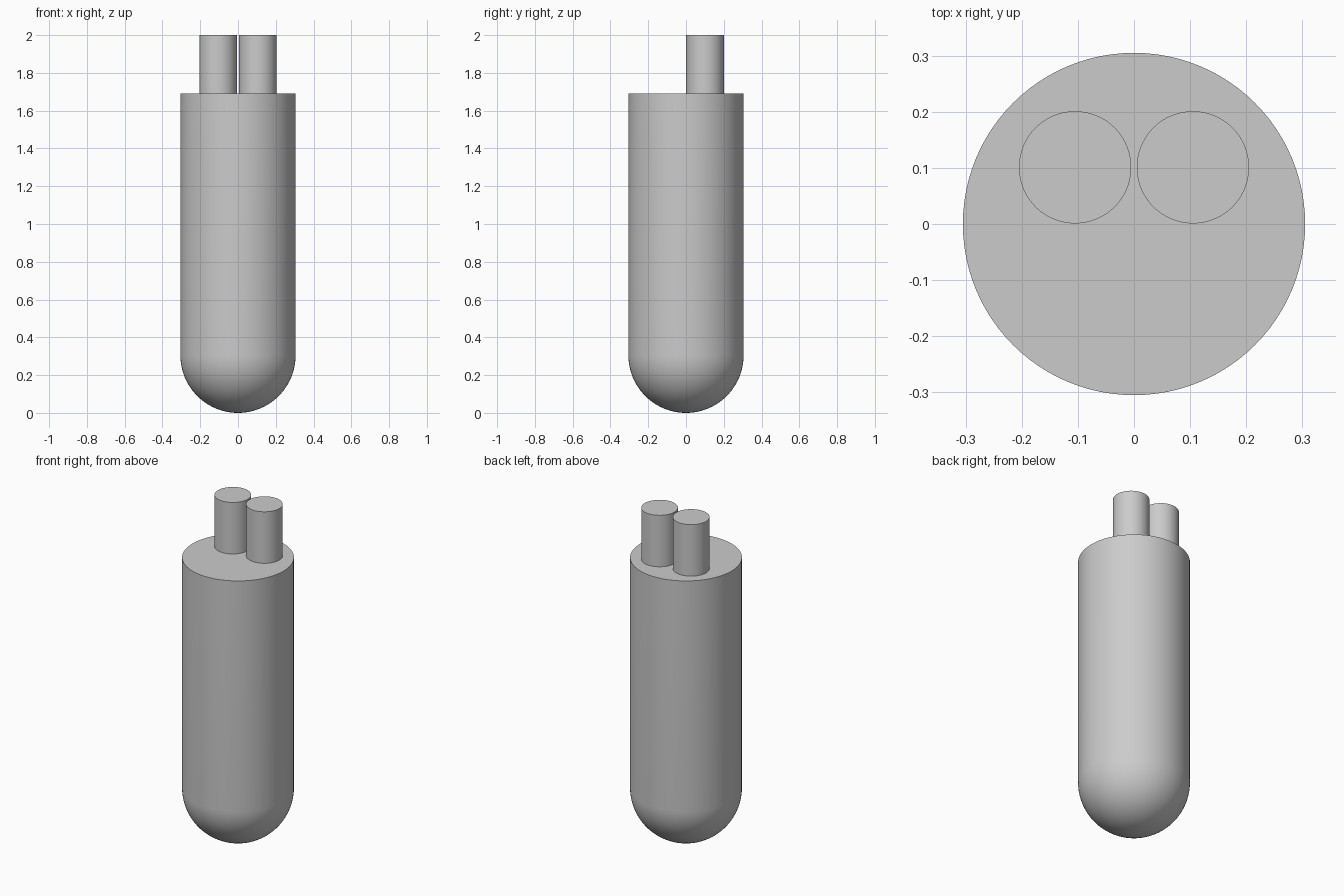
import bpy, bmesh, math

cube = bpy.data.objects.get("Cube")
if cube:
    bpy.data.objects.remove(cube)

grey = bpy.data.materials.new("plain grey")
grey.use_nodes = True
colour = (0.6, 0.6, 0.6, 1)
grey.diffuse_color = colour
grey.node_tree.nodes["Principled BSDF"].inputs["Base Color"].default_value = colour

SEGMENTS = 96
RADIUS = 0.305
BODY_TOP = 1.69


def lathe(name, profile, x=0, y=0):
    """Spin a (radius, height) profile around a vertical axis."""
    bm = bmesh.new()
    verts = [bm.verts.new((r, 0, z)) for r, z in profile]
    edges = [bm.edges.new(pair) for pair in zip(verts, verts[1:])]
    bmesh.ops.spin(bm, geom=verts + edges, cent=(0, 0, 0), axis=(0, 0, 1),
                   angle=math.tau, steps=SEGMENTS, use_merge=True)
    bmesh.ops.remove_doubles(bm, verts=bm.verts, dist=1e-5)
    bmesh.ops.recalc_face_normals(bm, faces=bm.faces)
    mesh = bpy.data.meshes.new(name)
    bm.to_mesh(mesh)
    bm.free()
    mesh.materials.append(grey)
    obj = bpy.data.objects.new(name, mesh)
    obj.location = (x, y, 0)
    bpy.context.collection.objects.link(obj)
    bpy.ops.object.select_all(action="DESELECT")
    obj.select_set(True)
    bpy.context.view_layer.objects.active = obj
    bpy.ops.object.shade_smooth_by_angle(angle=math.radians(30))
    return obj


# Body: hemisphere bottom, straight wall, flat top
steps = 24
dome = [(RADIUS * math.sin(a), RADIUS * (1 - math.cos(a)))
        for a in (i * math.pi / 2 / steps for i in range(steps + 1))]
lathe("body", dome + [(RADIUS, BODY_TOP), (0, BODY_TOP)])

# Two pins standing on the back half of the top
for name, side in (("left_pin", 1), ("right_pin", -1)):
    lathe(name, [(0, BODY_TOP), (0.1, BODY_TOP), (0.1, 2), (0, 2)],
          side * 0.105, 0.101)
